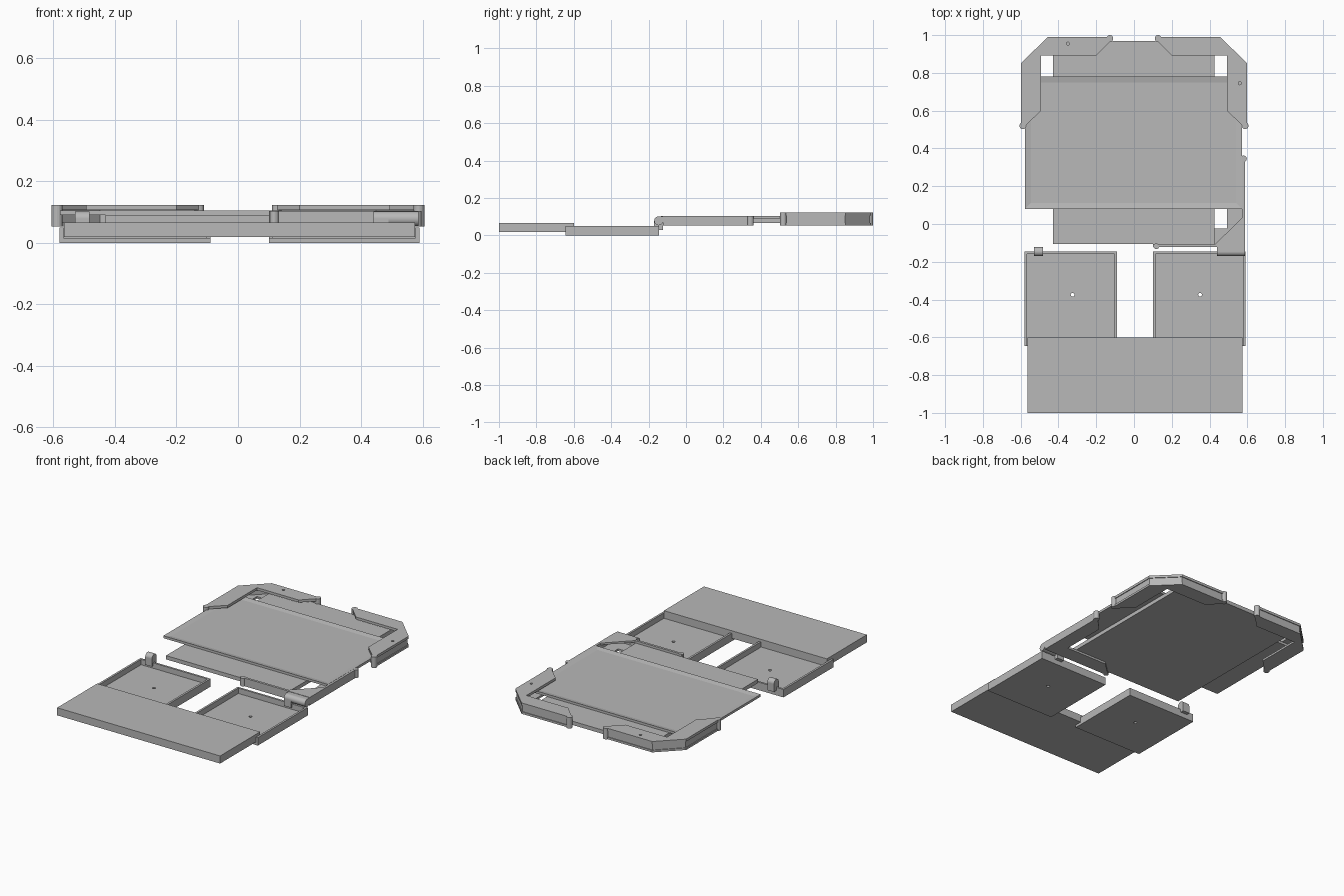
import bpy, bmesh, math
from mathutils import Matrix

cube = bpy.data.objects.get("Cube")
if cube:
    bpy.data.objects.remove(cube, do_unlink=True)

grey = bpy.data.materials.new("plain grey")
grey.use_nodes = True
grey.diffuse_color = (0.48, 0.48, 0.48, 1)
grey.node_tree.nodes["Principled BSDF"].inputs["Base Color"].default_value = grey.diffuse_color


def finish(name, bm):
    bmesh.ops.recalc_face_normals(bm, faces=bm.faces)
    mesh = bpy.data.meshes.new(name)
    bm.to_mesh(mesh)
    bm.free()
    mesh.materials.append(grey)
    obj = bpy.data.objects.new(name, mesh)
    bpy.context.collection.objects.link(obj)
    return obj


def add_prism(bm, outline, z0, z1):
    """Extrude a flat outline upwards from z0 to z1."""
    face = bm.faces.new([bm.verts.new((x, y, z0)) for x, y in outline])
    top = bmesh.ops.extrude_face_region(bm, geom=[face])["geom"]
    for v in top:
        if isinstance(v, bmesh.types.BMVert):
            v.co.z = z1


def add_box(bm, x0, x1, y0, y1, z0, z1):
    add_prism(bm, [(x0, y0), (x1, y0), (x1, y1), (x0, y1)], z0, z1)


def add_post(bm, x, y, r, z0, z1):
    add_prism(bm, [(x + r * math.cos(a * math.tau / 20), y + r * math.sin(a * math.tau / 20))
                   for a in range(20)], z0, z1)


def box(name, *size):
    bm = bmesh.new()
    add_box(bm, *size)
    return finish(name, bm)


def drill(obj, x, y, r):
    """Cut a small vertical hole through a part."""
    bm = bmesh.new()
    add_post(bm, x, y, r, -0.1, 0.3)
    cutter = finish(obj.name + "_cutter", bm)
    cutter.hide_render = True
    cutter.hide_set(True)
    mod = obj.modifiers.new("hole", "BOOLEAN")
    mod.operation = "DIFFERENCE"
    mod.object = cutter
    dg = bpy.context.evaluated_depsgraph_get()
    mesh = bpy.data.meshes.new_from_object(obj.evaluated_get(dg))
    obj.modifiers.clear()
    obj.data = mesh
    bpy.data.objects.remove(cutter, do_unlink=True)


# Front slab resting in the two trays
box("front_slab", -0.565, 0.575, -1, -0.6, 0.018, 0.066)

# Trays: floor, back wall and two side walls, open at the front
for name, x0, x1, outer in (("right_tray", -0.58, -0.09, -1), ("left_tray", 0.1, 0.59, 1)):
    floor = box(name + "_floor", x0, x1, -0.645, -0.145, 0, 0.016)
    drill(floor, -0.325 if outer < 0 else 0.35, -0.375, 0.01)
    bm = bmesh.new()
    t = 0.013
    add_box(bm, x0, x1, -0.145 - t, -0.145, 0.016, 0.05)
    for wx, is_outer in ((x0, outer < 0), (x1 - t, outer > 0)):
        add_box(bm, wx, wx + t, -0.645 if is_outer else -0.6, -0.145 - t, 0.016, 0.05)
    finish(name + "_walls", bm)

# Lower upright panel and upper wide panel, the upper with a shallow screen recess
box("lower_panel", -0.43, 0.425, -0.105, 0.97, 0.066, 0.09)
bm = bmesh.new()
add_box(bm, -0.578, 0.573, 0.08, 0.78, 0.09, 0.105)
top = max(bm.faces, key=lambda f: f.calc_center_median().z)
bmesh.ops.inset_region(bm, faces=[top], thickness=0.045)
for v in top.verts:
    v.co.z -= 0.006
finish("upper_panel", bm)

# Back corner brackets: lower lip, outer wall, upper lip and end posts
wall_out = [(0.12, 0.985), (0.455, 0.985), (0.592, 0.85), (0.592, 0.515)]
wall_in = [(0.577, 0.515), (0.577, 0.843), (0.449, 0.97), (0.12, 0.97)]
lip = [(0.12, 0.99), (0.457, 0.99), (0.597, 0.852), (0.597, 0.515),
       (0.58, 0.515), (0.492, 0.6), (0.492, 0.892), (0.2, 0.892), (0.12, 0.972)]
for side, label in ((1, "left"), (-1, "right")):
    def flip(points):
        return [(side * x, y) for x, y in points]
    bm = bmesh.new()
    add_prism(bm, flip(wall_out + wall_in), 0.066, 0.106)
    finish(label + "_corner_wall", bm)
    bm = bmesh.new()
    add_prism(bm, flip(lip), 0.053, 0.066)
    finish(label + "_corner_lower_lip", bm)
    bm = bmesh.new()
    add_prism(bm, flip(lip), 0.106, 0.122)
    upper = finish(label + "_corner_upper_lip", bm)
    drill(upper, *((0.56, 0.745) if side > 0 else (-0.35, 0.955)), 0.008)
    bm = bmesh.new()
    add_post(bm, side * 0.128, 0.982, 0.018, 0.053, 0.122)
    add_post(bm, side * 0.588, 0.52, 0.018, 0.053, 0.122)
    finish(label + "_corner_posts", bm)

# Front corner bracket on the left
bm = bmesh.new()
add_prism(bm, [(0.1, -0.122), (0.587, -0.122), (0.587, 0.35), (0.573, 0.35),
               (0.492, 0.265), (0.492, -0.025), (0.2, -0.025), (0.11, -0.11)], 0.053, 0.066)
finish("front_corner_lower_lip", bm)
bm = bmesh.new()
add_box(bm, 0.1, 0.573, -0.122, -0.107, 0.066, 0.104)
add_box(bm, 0.573, 0.587, -0.122, 0.35, 0.066, 0.104)
finish("front_corner_wall", bm)
bm = bmesh.new()
add_prism(bm, [(0.43, -0.107), (0.573, -0.107), (0.573, 0.035)], 0.092, 0.104)
finish("front_corner_upper_lip", bm)
bm = bmesh.new()
add_post(bm, 0.118, -0.118, 0.015, 0.053, 0.104)
add_post(bm, 0.58, 0.345, 0.017, 0.053, 0.104)
finish("front_corner_posts", bm)

# Hinges: round barrels on short lugs rising from the trays
for name, x0, x1 in (("right_hinge", -0.53, -0.483), ("left_hinge", 0.44, 0.587)):
    bm = bmesh.new()
    bmesh.ops.create_cone(bm, cap_ends=True, segments=24, radius1=0.024, radius2=0.024,
                          depth=x1 - x0, matrix=Matrix.Translation(((x0 + x1) / 2, -0.146, 0.078))
                          @ Matrix.Rotation(math.pi / 2, 4, "Y"))
    barrel = finish(name + "_barrel", bm)
    bpy.ops.object.select_all(action="DESELECT")
    barrel.select_set(True)
    bpy.context.view_layer.objects.active = barrel
    bpy.ops.object.shade_smooth_by_angle(angle=math.radians(30))
    lug_end = x1 if x0 < 0 else x0 + 0.05
    box(name + "_lug", x0, lug_end, -0.17, -0.122, 0.03, 0.078)
box("left_hinge_arm", 0.44, 0.587, -0.146, -0.115, 0.085, 0.102)
